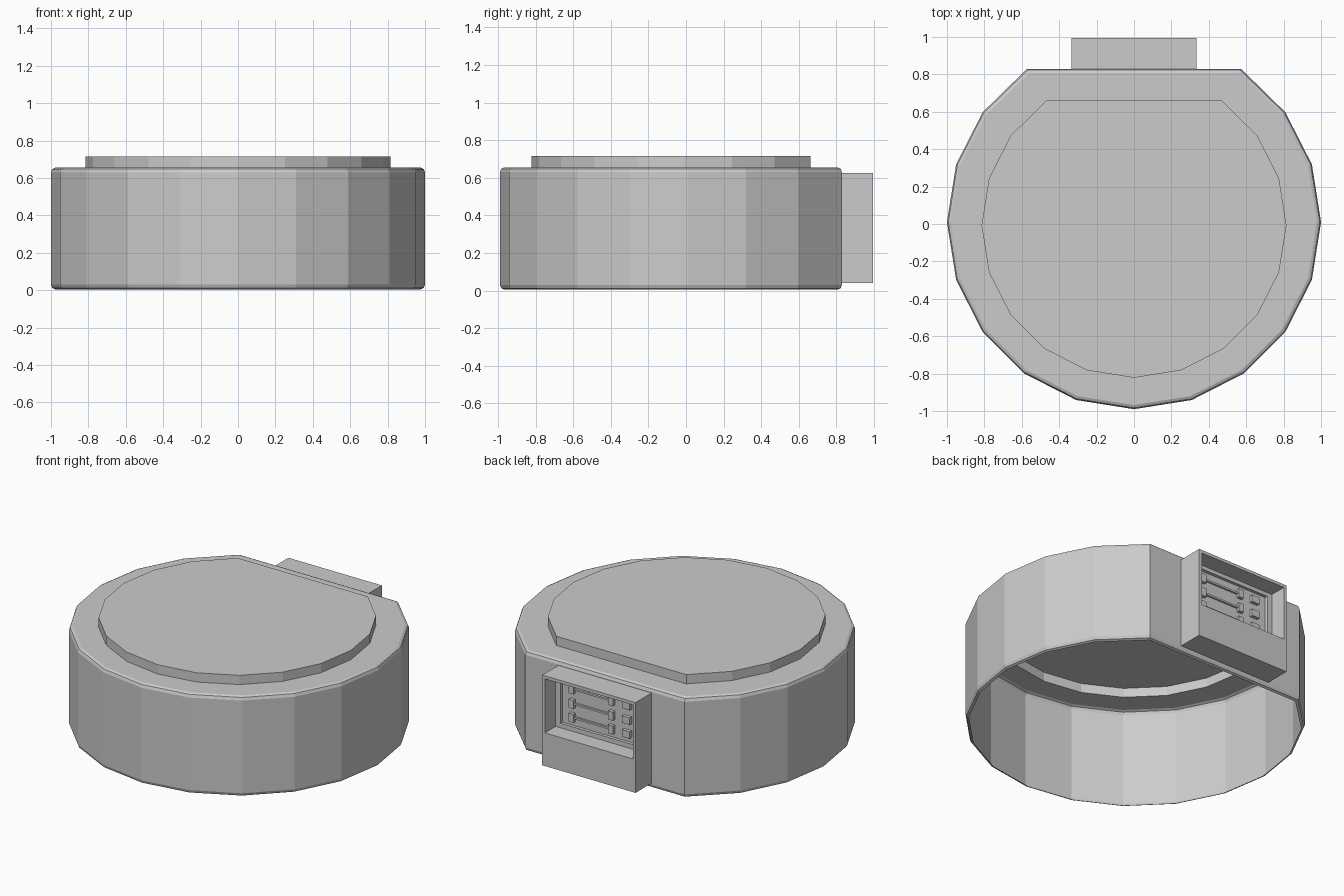
import bpy, bmesh, math

if "Cube" in bpy.data.objects:
    bpy.data.objects.remove(bpy.data.objects["Cube"])


def make_object(name, bm):
    bmesh.ops.recalc_face_normals(bm, faces=bm.faces)
    mesh = bpy.data.meshes.new(name)
    bm.to_mesh(mesh)
    bm.free()
    obj = bpy.data.objects.new(name, mesh)
    bpy.context.collection.objects.link(obj)
    return obj


def outline(r, cy, flat_y):
    """20-sided circle with its back cut off flat at flat_y."""
    pts = []
    for k in range(7, 24):  # from the left end of the flat round to the right end
        a = math.radians(18 * k)
        pts.append((r * math.cos(a), cy + r * math.sin(a)))
    pts[0] = (-0.572 * r, flat_y)
    pts[-1] = (0.572 * r, flat_y)
    return pts


def loft(bm, rings):
    """Skin a list of (outline, z) rings and return the last ring."""
    prev = None
    for pts, z in rings:
        ring = [bm.verts.new((x, y, z)) for x, y in pts]
        if prev:
            n = len(ring)
            for i in range(n):
                j = (i + 1) % n
                bm.faces.new((prev[i], prev[j], ring[j], ring[i]))
        prev = ring
    return prev


def box(name, x, y, z):
    bm = bmesh.new()
    bmesh.ops.create_cube(bm, size=1)
    for v in bm.verts:
        v.co = [(s[0] + s[1]) / 2 + c * (s[1] - s[0]) for c, s in zip(v.co, (x, y, z))]
    return make_object(name, bm)


CAP = outline(0.815, -0.007, 0.663)

# Body shell: open underneath, softened top and bottom rims
bm = bmesh.new()
profile = [(0.022, 0.005), (0.007, 0.012), (0, 0.03), (0, 0.63), (0.007, 0.648), (0.022, 0.655)]
loft(bm, [(outline(1 - d, 0.01, 0.83 - d), z) for d, z in profile] + [(CAP, 0.655)])
make_object("body_shell", bm)

# Raised lid, hollow from below
bm = bmesh.new()
bm.faces.new(loft(bm, [(CAP, 0.655), (CAP, 0.715)]))
make_object("raised_lid", bm)

# Connector housing: one skin of rectangles stepping from the outside into the recess
bm = bmesh.new()
steps = [  # half width, bottom z, top z, y
    (0.335, 0.04, 0.625, 0.82),
    (0.335, 0.04, 0.625, 0.995),
    (0.315, 0.255, 0.605, 0.995),
    (0.315, 0.255, 0.605, 0.885),
    (0.28, 0.285, 0.58, 0.885),
    (0.28, 0.285, 0.58, 0.865),
]
prev = None
for w, z0, z1, y in steps:
    ring = [bm.verts.new(p) for p in ((-w, y, z0), (w, y, z0), (w, y, z1), (-w, y, z1))]
    if prev:
        for i in range(4):
            j = (i + 1) % 4
            bm.faces.new((prev[i], prev[j], ring[j], ring[i]))
    else:
        bm.faces.new(ring)
    prev = ring
bm.faces.new(prev)
make_object("connector_housing", bm)

# Three rows of contacts on the recess wall
for row, z in enumerate((0.525, 0.43, 0.34), 1):
    for label, cx, w, h in (("left_contact", 0.205, 0.035, 0.055),
                            ("middle_contact", -0.08, 0.035, 0.055),
                            ("right_contact", -0.19, 0.055, 0.045)):
        box(f"{label}_{row}", (cx - w / 2, cx + w / 2), (0.86, 0.887), (z - h / 2, z + h / 2))
    box(f"contact_bar_{row}", (-0.07, 0.195), (0.866, 0.878), (z - 0.006, z + 0.006))
